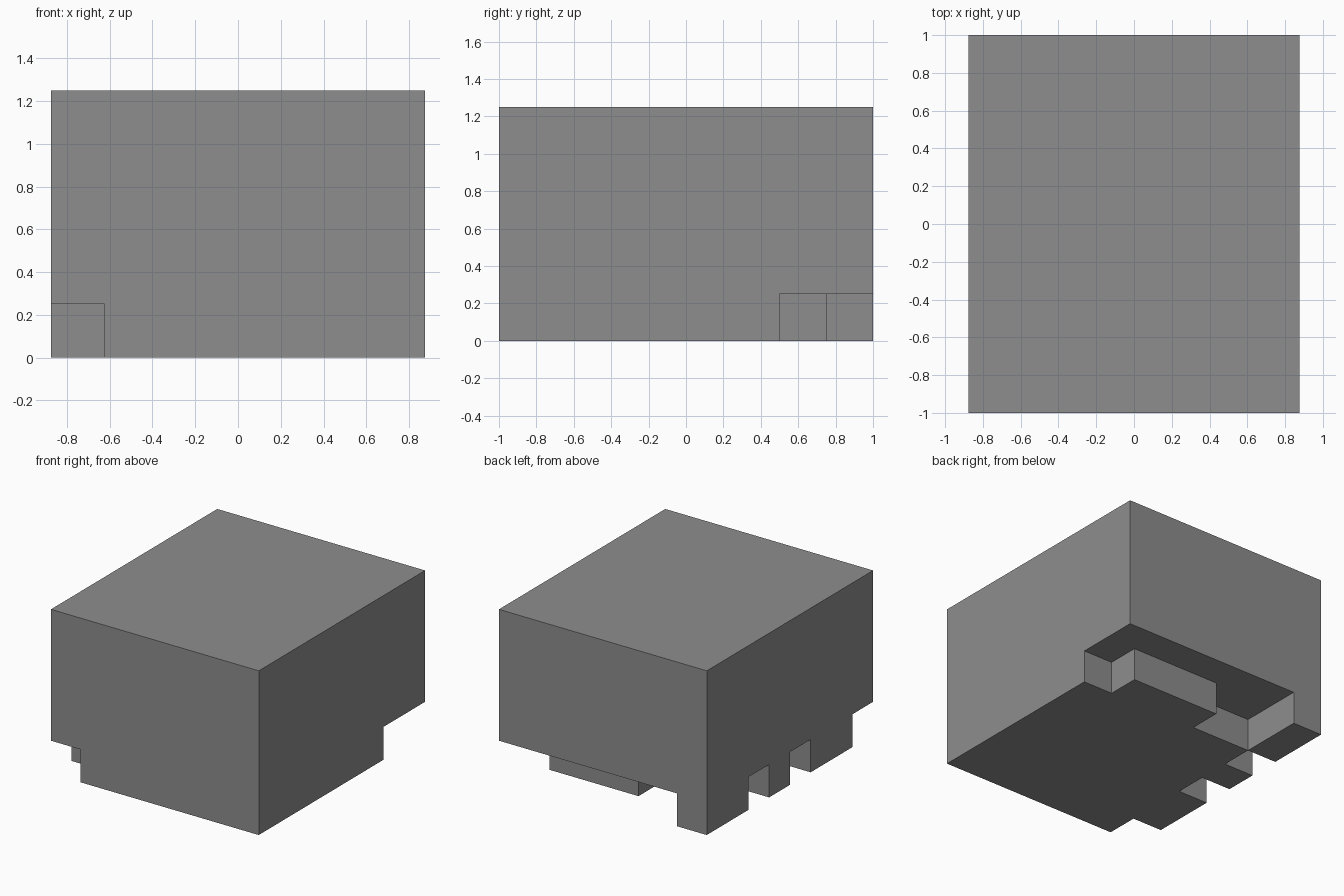
import bpy
import bmesh
import math
from mathutils import Vector

default = bpy.data.objects.get("Cube")
if default:
    bpy.data.objects.remove(default, do_unlink=True)

# One plain grey for the whole block
grey = bpy.data.materials.new("plain_grey")
grey.use_nodes = True
colour = (0.27, 0.27, 0.27, 1)
grey.diffuse_color = colour
grey.node_tree.nodes["Principled BSDF"].inputs["Base Color"].default_value = colour

CELL = 0.25
LAYERS = 5
# Notched footprint of the bottom layer, back row first, x from left to right
FOOTPRINT = [
    "#......",
    "#..###.",
    ".######",
    "#######",
    ".######",
    "#######",
    "#######",
    ".######",
]
ROWS, COLS = len(FOOTPRINT), len(FOOTPRINT[0])


def solid(x, y, z):
    """Whether a unit cell is filled; only the bottom layer has gaps."""
    if not (0 <= x < COLS and 0 <= y < ROWS and 0 <= z < LAYERS):
        return False
    return z > 0 or FOOTPRINT[ROWS - 1 - y][x] == "#"


def add_side(bm, cell, axis, sign):
    """Add the face of a cell that looks along one axis."""
    normal, u = Vector((0, 0, 0)), Vector((0, 0, 0))
    normal[axis] = sign
    u[(axis + 1) % 3] = 1
    v = normal.cross(u)
    middle = Vector(cell) + Vector((0.5, 0.5, 0.5)) + normal / 2
    corners = [(-1, -1), (1, -1), (1, 1), (-1, 1)]
    origin = Vector((COLS / 2, ROWS / 2, 0))
    bm.faces.new([bm.verts.new((middle + (u * a + v * b) / 2 - origin) * CELL)
                  for a, b in corners])


# Outer skin: keep only faces between a filled cell and empty space
bm = bmesh.new()
for x in range(COLS):
    for y in range(ROWS):
        for z in range(LAYERS):
            if not solid(x, y, z):
                continue
            for axis in range(3):
                for sign in (-1, 1):
                    beside = [x, y, z]
                    beside[axis] += sign
                    if not solid(*beside):
                        add_side(bm, (x, y, z), axis, sign)

# Merge the skin into large flat faces
bmesh.ops.remove_doubles(bm, verts=bm.verts[:], dist=CELL / 100)
bmesh.ops.dissolve_limit(bm, angle_limit=math.radians(1),
                         verts=bm.verts[:], edges=bm.edges[:])

mesh = bpy.data.meshes.new("notched_block")
bm.to_mesh(mesh)
bm.free()
mesh.materials.append(grey)
block = bpy.data.objects.new("notched_block", mesh)
bpy.context.collection.objects.link(block)
